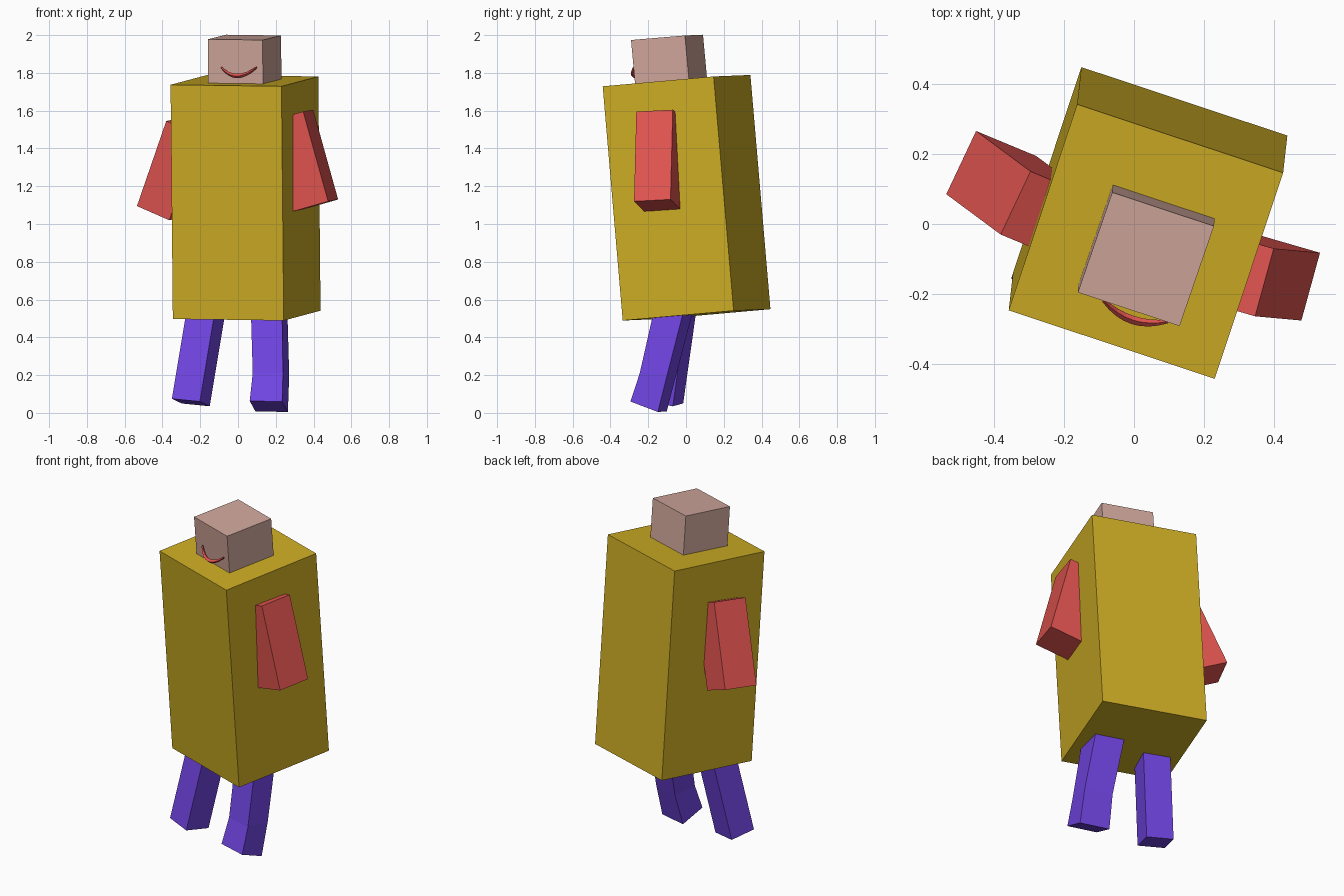
import bpy, bmesh
from mathutils import Vector as V

if "Cube" in bpy.data.objects:
    bpy.data.objects.remove(bpy.data.objects["Cube"])


def material(name, rgb):
    m = bpy.data.materials.new(name)
    m.diffuse_color = (*rgb, 1)
    m.use_nodes = True
    m.node_tree.nodes["Principled BSDF"].inputs["Base Color"].default_value = m.diffuse_color
    return m


YELLOW = material("mustard yellow", (0.61, 0.413, 0.018))
RED = material("coral red", (0.752, 0.089, 0.080))
PURPLE = material("violet", (0.162, 0.058, 0.752))
SKIN = material("dusty pink", (0.63, 0.386, 0.328))


def loft(name, rings, mat):
    """Join four-sided rings into a closed solid."""
    bm = bmesh.new()
    rows = [[bm.verts.new(p) for p in ring] for ring in rings]
    for a, b in zip(rows, rows[1:]):
        for i in range(4):
            j = (i + 1) % 4
            bm.faces.new((a[i], a[j], b[j], b[i]))
    bm.faces.new(rows[0][::-1])
    bm.faces.new(rows[-1])
    bmesh.ops.recalc_face_normals(bm, faces=bm.faces)
    mesh = bpy.data.meshes.new(name)
    bm.to_mesh(mesh)
    bm.free()
    mesh.materials.append(mat)
    obj = bpy.data.objects.new(name, mesh)
    bpy.context.collection.objects.link(obj)
    return obj


def ring(corner, across, back):
    """Parallelogram from its front corner and two edge directions."""
    c, u, v = V(corner), V(across), V(back)
    return [c, c + u, c + u + v, c + v]


def box(name, corner, across, back, up, mat):
    low = ring(corner, across, back)
    return loft(name, [low, [p + V(up) for p in low]], mat)


# Leaning, turned torso
box("torso", (-0.345, -0.14, 0.497), (0.587, -0.195, -0.008),
    (0.195, 0.587, 0.052), (-0.012, -0.106, 1.24), YELLOW)

# Head, sunk slightly into the torso
box("head", (-0.158, -0.172, 1.728), (0.29, -0.096, -0.004),
    (0.098, 0.285, 0.024), (-0.002, -0.023, 0.25), SKIN)

# Arms, swung out from the shoulders
box("left_arm", (-0.535, 0.085, 1.095), (0.171, -0.071, -0.075),
    (0.085, 0.18, 0.017), (0.155, -0.115, 0.45), RED)
box("right_arm", (0.477, -0.275, 1.12), (-0.185, 0.0535, -0.053),
    (0.053, 0.193, 0.01), (-0.132, 0.012, 0.475), RED)

# Straight leg
box("left_leg", (-0.35, -0.155, 0.075), (0.148, -0.055, -0.015),
    (0.052, 0.14, -0.025), (0.08, 0.068, 0.48), PURPLE)

# Leg bent at the knee
loft("right_leg", [
    ring((0.062, -0.247, 0.063), (0.172, -0.047, -0.003), (0.03, 0.145, -0.055)),
    ring((0.078, -0.197, 0.21), (0.16, -0.048, 0), (0.033, 0.145, -0.01)),
    ring((0.068, -0.118, 0.55), (0.165, -0.05, 0), (0.028, 0.158, 0)),
], PURPLE)

# Smiling mouth bulging out of the face
along, out, up = V((0.95, -0.31, 0)), V((-0.31, -0.95, -0.08)), V((0, 0, 1))
rings = []
for i in range(9):
    s = i / 4 - 1
    c = V((0.005, -0.247, 1.786)) + along * 0.098 * s
    c += out * 0.028 * (1 - s * s) + up * 0.042 * s * s
    r = 0.012 - 0.006 * s * s
    rings.append([c + out * r, c + up * r, c - out * r, c - up * r])
loft("mouth", rings, RED)
